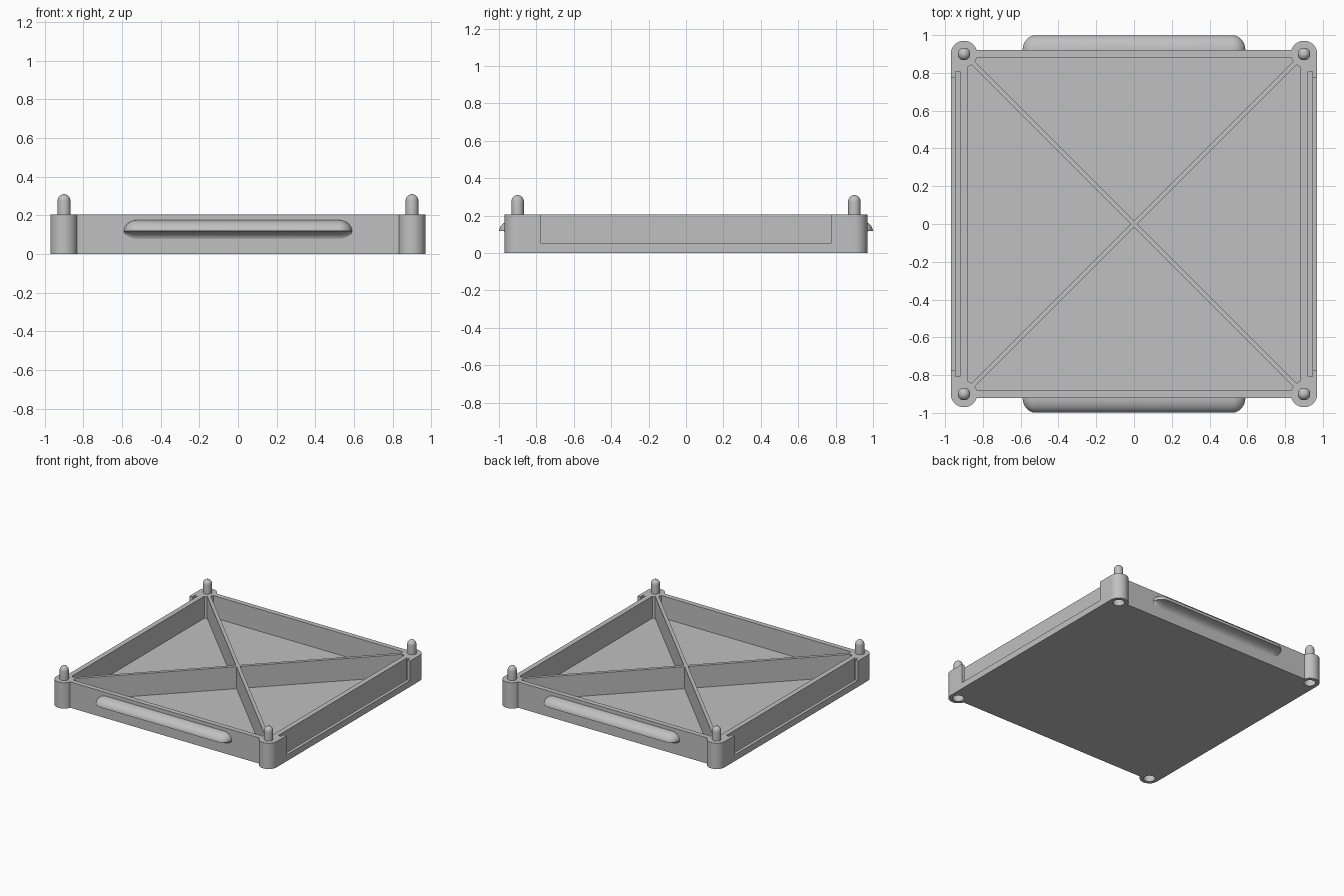
import bpy, bmesh
from math import sin, cos, pi, radians
from mathutils import Matrix, Vector

if "Cube" in bpy.data.objects:
    bpy.data.objects.remove(bpy.data.objects["Cube"])

grey = bpy.data.materials.new("light grey")
grey.use_nodes = True
grey.diffuse_color = (0.53, 0.53, 0.53, 1)
grey.node_tree.nodes["Principled BSDF"].inputs["Base Color"].default_value = grey.diffuse_color

TOP = 0.205        # rim height
FLOOR = 0.03       # floor thickness
POST = 0.9         # post centre in x and y
INNER = 0.88       # inner face of the walls


def finish(name, bm, smooth=False):
    bmesh.ops.recalc_face_normals(bm, faces=bm.faces)
    mesh = bpy.data.meshes.new(name)
    bm.to_mesh(mesh)
    bm.free()
    mesh.materials.append(grey)
    obj = bpy.data.objects.new(name, mesh)
    bpy.context.collection.objects.link(obj)
    if smooth:
        bpy.ops.object.select_all(action='DESELECT')
        obj.select_set(True)
        bpy.context.view_layer.objects.active = obj
        bpy.ops.object.shade_smooth_by_angle(angle=radians(35))
    return obj


def add_box(bm, x, y, z):
    size = [b - a for a, b in (x, y, z)]
    mid = [(a + b) / 2 for a, b in (x, y, z)]
    m = Matrix.Translation(mid) @ Matrix.Diagonal((*size, 1))
    bmesh.ops.create_cube(bm, size=1, matrix=m)


def turn(bm, angle):
    bmesh.ops.rotate(bm, verts=bm.verts, matrix=Matrix.Rotation(angle, 3, 'Z'))


# Floor plate, corners clipped where the posts stand
bm = bmesh.new()
c = 0.85
outline = [(INNER, c), (c, INNER), (-c, INNER), (-INNER, c),
           (-INNER, -c), (-c, -INNER), (c, -INNER), (INNER, -c)]
face = bm.faces.new([bm.verts.new((x, y, 0)) for x, y in outline])
ext = bmesh.ops.extrude_face_region(bm, geom=[face], use_keep_orig=True)
bmesh.ops.translate(bm, vec=(0, 0, FLOOR),
                    verts=[v for v in ext["geom"] if isinstance(v, bmesh.types.BMVert)])
finish("floor", bm)

# Diagonal ribs: one full length, two halves meeting it
half = 0.013
reach = 1.215
for name, start, angle in (("long_rib", -reach, pi / 4),
                           ("left_half_rib", half, -pi / 4),
                           ("right_half_rib", half, 3 * pi / 4)):
    bm = bmesh.new()
    add_box(bm, (start, reach), (-half, half), (FLOOR, TOP))
    turn(bm, angle)
    finish(name, bm)

# Front and back walls
for name, angle in (("front_wall", 0), ("back_wall", pi)):
    bm = bmesh.new()
    add_box(bm, (-c, c), (-0.92, -INNER), (0, TOP))
    turn(bm, angle)
    finish(name, bm)

# Side walls with a top-loading slot behind an open window
slot_in, slot_out, outer = 0.92, 0.945, 0.97
slot_y, window_y, slot_z, sill_z = 0.807, 0.775, 0.025, 0.05
for name, angle in (("left_wall", 0), ("right_wall", pi)):
    bm = bmesh.new()
    add_box(bm, (INNER, slot_in), (-c, c), (0, TOP))
    add_box(bm, (slot_in, slot_out), (-slot_y, slot_y), (0, slot_z))
    add_box(bm, (slot_out, outer), (-window_y, window_y), (0, sill_z))
    for lo, hi in ((slot_y, c), (-c, -slot_y)):
        add_box(bm, (slot_in, slot_out), (lo, hi), (0, TOP))
    for lo, hi in ((window_y, POST), (-POST, -window_y)):
        add_box(bm, (slot_out, outer), (lo, hi), (0, TOP))
    turn(bm, angle)
    finish(name, bm)

# Corner posts: socket below, domed pin on top
pin, socket, post_r = 0.033, 0.042, 0.07
profile = [(0, 0.11), (socket, 0.11), (socket, 0), (post_r, 0), (post_r, TOP), (pin, TOP)]
profile += [(pin * cos(k * pi / 12), 0.277 + pin * sin(k * pi / 12)) for k in range(6)]
profile.append((0, 0.31))
for end, sy in (("front", -1), ("back", 1)):
    for side, sx in (("left", 1), ("right", -1)):
        bm = bmesh.new()
        verts = [bm.verts.new((r, 0, z)) for r, z in profile]
        edges = [bm.edges.new(pair) for pair in zip(verts, verts[1:])]
        bmesh.ops.spin(bm, geom=verts + edges, cent=(0, 0, 0), axis=(0, 0, 1),
                       angle=2 * pi, steps=32)
        bmesh.ops.remove_doubles(bm, verts=bm.verts, dist=0.0001)
        bmesh.ops.translate(bm, vec=(sx * POST, sy * POST, 0), verts=bm.verts)
        finish(f"{end}_{side}_post", bm, True)


# Grip lip: rounded above, scooped below, shrinking to nothing at its ends
def lip_section(s):
    mid = 0.118
    arc = [k * pi / 20 for k in range(11)]
    pts = [(0.08 * sin(a), mid + 0.058 * cos(a)) for a in arc]
    pts += [(0.07 - 0.07 * sin(a), mid - 0.048 * (1 - cos(a))) for a in arc]
    return [(-0.919 - y * s, mid + (z - mid) * s) for y, z in pts]


tips = [radians(2 + 11 * k) for k in range(9)]
stations = [(-0.59 + 0.07 * (1 - cos(t)), sin(t)) for t in tips]
stations += [(-x, s) for x, s in reversed(stations)]
for name, angle in (("front_grip", 0), ("back_grip", pi)):
    bm = bmesh.new()
    rings = [[bm.verts.new((x, y, z)) for y, z in lip_section(s)] for x, s in stations]
    for a, b in zip(rings, rings[1:]):
        for k in range(len(a)):
            j = (k + 1) % len(a)
            bm.faces.new((a[k], a[j], b[j], b[k]))
    bm.faces.new(rings[0])
    bm.faces.new(rings[-1])
    turn(bm, angle)
    finish(name, bm, True)
